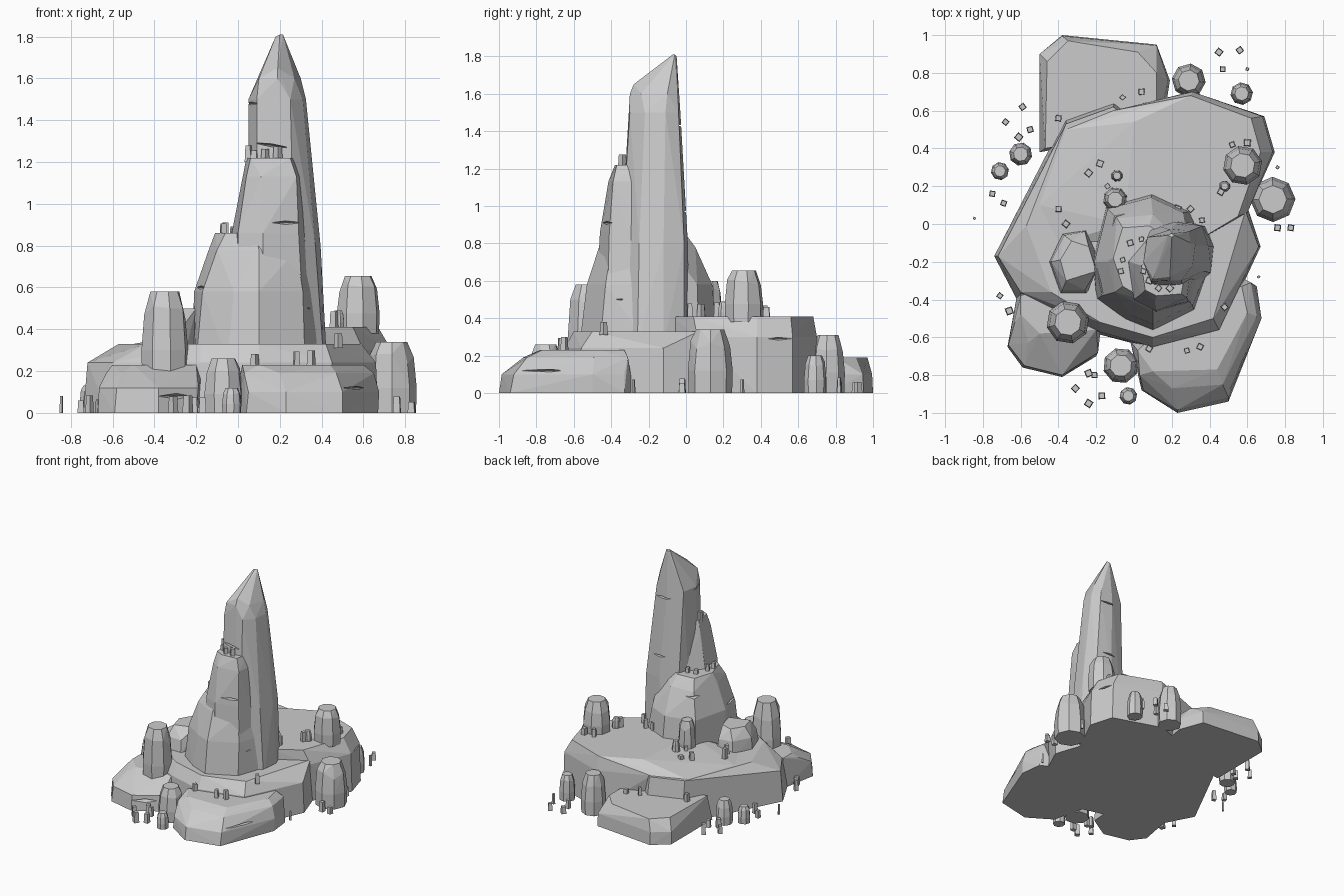
import bpy, bmesh, math, random
from mathutils import Vector, Matrix
random.seed(4)


def hull(name, pts):
    """Flat-faced boulder: convex hull of a few points."""
    bm = bmesh.new()
    for p in pts:
        bm.verts.new(p)
    r = bmesh.ops.convex_hull(bm, input=bm.verts[:])
    junk = {g for g in r["geom_interior"] + r["geom_unused"] if isinstance(g, bmesh.types.BMVert)}
    bmesh.ops.delete(bm, geom=list(junk), context='VERTS')
    bmesh.ops.dissolve_limit(bm, angle_limit=0.03, verts=bm.verts[:], edges=bm.edges[:])
    bmesh.ops.recalc_face_normals(bm, faces=bm.faces[:])
    me = bpy.data.meshes.new(name)
    bm.to_mesh(me)
    bm.free()
    ob = bpy.data.objects.new(name, me)
    bpy.context.collection.objects.link(ob)
    return ob


def rock(name, *levels):
    """Each level is (z, outline)."""
    return hull(name, [(x, y, z) for z, ring in levels for x, y in ring])


def pillar(name, x, y, r, z0, z1, n=8):
    pts, a0 = [], random.random()
    for t, s in ((0, .97), (.35, 1.0), (.8, .88), (1, .62)):
        for i in range(n):
            a = a0 + math.tau * i / n
            z = z0 + (z1 - z0) * t
            if t == .8:
                z += random.uniform(-.12, .05) * (z1 - z0)
            pts.append((x + r * s * math.cos(a), y + r * s * math.sin(a), z))
    return hull(name, pts)


def pebbles(name, z, spots, size=.018):
    for i, (x, y) in enumerate(spots):
        s, h = size * random.uniform(.8, 1.1), random.uniform(.04, .075)
        a0 = random.random() * 3
        pts = [(x + s * k * math.cos(a0 + j * math.pi / 2) * 1.25,
                y + s * k * math.sin(a0 + j * math.pi / 2) * 1.25, z + dz)
               for k, dz in ((1, -.01), (.8, h)) for j in range(4)]
        hull(f"{name}_{i}", pts)


def crack(ob, pos, out_deg, length, height, depth=.05, tilt=0):
    """Cut a thin wedge; out_deg is the compass direction the face points to."""
    cut = hull("crack_cutter", [(depth, 0, height * .5), (depth, 0, -height * .5), (-depth, 0, 0),
                                (0, length / 2, 0), (0, -length / 2, 0)])
    cut.hide_render = True
    cut.matrix_world = (Matrix.Translation(Vector(pos)) @ Matrix.Rotation(math.radians(out_deg), 4, 'Z')
                        @ Matrix.Rotation(math.radians(tilt), 4, 'X'))
    m = ob.modifiers.new("crack", 'BOOLEAN')
    m.operation, m.object, m.solver = 'DIFFERENCE', cut, 'EXACT'
    bpy.context.view_layer.update()
    me = bpy.data.meshes.new_from_object(ob.evaluated_get(bpy.context.evaluated_depsgraph_get()))
    ob.modifiers.clear()
    ob.data = me
    bpy.data.objects.remove(cut)


# Base slabs
rock("middle_slab",
     (0, [(-.36, .57), (-.1, .66), (-.62, .06), (-.74, -.17), (-.62, -.4), (-.2, -.58), (.1, -.66),
          (.46, -.57), (.67, -.12), (.6, .09)]),
     (.24, [(-.72, -.17), (-.6, -.36), (-.18, -.57), (.1, -.65), (.45, -.56), (.66, -.12)]),
     (.33, [(-.36, .53), (-.11, .62), (-.57, -.01), (-.44, -.36), (-.18, -.52), (.1, -.6), (.42, -.5), (.59, .07)]))
plateau = rock("back_plateau",
               (0, [(0, .57), (.3, .7), (.69, .57), (.745, .38), (.58, .04), (.3, -.1), (-.2, .5)]),
               (.3, [(.31, .7), (.68, .57), (.735, .38), (.6, .06), (0, .57)]),
               (.41, [(0, .54), (.3, .68), (.62, .56), (.67, .38), (.55, .04), (.35, -.08), (-.05, .0)]),
               (.33, [(-.36, .5), (-.5, .1), (-.4, -.1), (-.11, .6)]))
rock("back_slab",
     (0, [(-.5, .38), (-.5, .9), (-.38, 1.0), (.12, .95), (.19, .76), (.15, .5)]),
     (.1, [(-.5, .9), (-.38, .995), (.12, .945), (.18, .76)]),
     (.19, [(-.47, .4), (-.46, .86), (-.35, .97), (.02, .91), (.12, .8), (.12, .5)]))
fr = rock("front_right_slab",
          (0, [(-.02, -.62), (.04, -.88), (.23, -1.0), (.5, -.94), (.67, -.5), (.65, -.33), (.56, -.28)]),
          (.1, [(.05, -.88), (.23, -.985), (.5, -.92), (.675, -.5), (.64, -.33)]),
          (.19, [(.03, -.8), (.2, -.87), (.47, -.85), (.65, -.49), (.62, -.31)]),
          (.23, [(.02, -.67), (.1, -.78), (.44, -.77), (.6, -.47), (.57, -.33), (.3, -.4)]))
fl = rock("front_left_slab",
          (0, [(-.62, -.38), (-.67, -.65), (-.59, -.76), (-.38, -.81), (-.2, -.7), (-.18, -.4)]),
          (.12, [(-.665, -.64), (-.58, -.75), (-.38, -.8), (-.19, -.68)]),
          (.19, [(-.63, -.52), (-.56, -.63), (-.24, -.62), (-.6, -.37)]),
          (.23, [(-.6, -.38), (-.6, -.48), (-.5, -.58), (-.2, -.56), (-.16, -.4), (-.48, -.34)]))

# Tower tiers
t1 = rock("lower_tower",
          (.25, [(-.22, -.2), (-.2, -.4), (-.05, -.51), (.1, -.57), (.32, -.46), (.41, -.2), (.32, .07),
                 (.1, .17), (-.15, .1)]),
          (.58, [(-.21, -.2), (-.17, -.38), (-.02, -.48), (.1, -.53), (.31, -.43), (.37, -.2), (.26, .06),
                 (.09, .14), (-.14, .08)]),
          (.78, [(-.14, -.2), (-.1, -.36), (.1, -.465), (.28, -.4), (.33, -.2), (.1, .05), (-.09, .03)]),
          (.86, [(-.11, -.18), (-.06, -.33), (.08, -.41), (.22, -.36), (.3, -.15), (.08, -.01), (-.06, -.02)]))
t2 = rock("middle_tower",
          (.5, [(-.03, -.2), (0, -.42), (.12, -.48), (.31, -.42), (.36, -.2), (.1, -.08)]),
          (.86, [(-.03, -.2), (0, -.4), (.12, -.46), (.29, -.41), (.33, -.22), (.08, -.07)]),
          (1.13, [(.025, -.21), (.04, -.37), (.11, -.415), (.28, -.39), (.3, -.24), (.1, -.14)]),
          (1.22, [(.04, -.22), (.06, -.35), (.12, -.38), (.25, -.37), (.27, -.26), (.11, -.16)]))
spire = rock("spire",
             (.25, [(.25, .02), (.38, -.01), (.425, -.12), (.41, -.26), (.28, -.38), (.1, -.36), (.05, -.15), (.1, .0)]),
             (.8, [(.23, .01), (.36, -.01), (.395, -.12), (.37, -.25), (.27, -.33), (.1, -.33), (.05, -.18), (.09, -.03)]),
             (1.5, [(.19, -.03), (.29, -.04), (.325, -.11), (.31, -.22), (.25, -.3), (.09, -.305), (.05, -.2), (.07, -.07)]),
             (1.6, [(.1, -.29), (.19, -.3), (.27, -.24), (.3, -.1), (.1, -.15)]),
             (1.65, [(.19, -.28)]),
             (1.8, [(.18, -.06), (.2, -.05)]), (1.81, [(.2, -.07), (.215, -.06)]))

# Cracks
for args in ((spire, (.06, -.24, 1.48), 200, .2, .03), (spire, (.16, -.31, 1.28), 270, .17, .025, .05, -8),
             (spire, (.23, -.03, 1.43), 90, .18, .03), (spire, (.24, 0, .97), 90, .15, .03),
             (t2, (.23, -.43, .91), 290, .18, .04), (t1, (-.18, -.3, .6), 205, .2, .03),
             (t1, (-.1, .03, .74), 125, .2, .035), (t1, (.36, -.36, .5), 330, .1, .02),
             (fr, (.6, -.74, .12), 325, .34, .05, .07), (fl, (-.29, -.76, .08), 300, .24, .07, .05),
             (plateau, (.72, .5, .29), 20, .2, .05)):
    crack(*args)

# Standing stones: x, y, radius, bottom, top
for i, s in enumerate(((-.35, -.52, .115, .15, .58), (.575, .31, .105, .38, .655), (.735, .13, .12, 0, .34),
                       (.29, .76, .09, 0, .31), (.57, .69, .06, 0, .2), (-.07, -.75, .095, 0, .26),
                       (-.03, -.91, .047, 0, .12), (-.6, .37, .062, 0, .19), (-.71, .28, .048, 0, .13),
                       (-.1, .13, .065, .33, .6), (-.09, .255, .032, .33, .48), (.48, .2, .03, .4, .49))):
    pillar(f"standing_stone_{i}", *s)

# Low boulder beside the tower
rock("side_boulder",
     (.3, [(-.45, -.2), (-.38, -.05), (-.25, -.03), (-.18, -.2), (-.25, -.37), (-.39, -.37)]),
     (.42, [(-.44, -.2), (-.37, -.06), (-.26, -.04), (-.26, -.35), (-.38, -.35)]),
     (.5, [(-.39, -.19), (-.33, -.09), (-.24, -.12), (-.2, -.25), (-.36, -.3)]))

# Pebbles on each level
pebbles("ground_pebble", .01,
        [(.45, .91), (.56, .92), (.47, .82), (-.59, .62), (-.68, .54), (-.55, .5), (-.61, .46), (-.75, .16),
         (-.69, .11), (-.71, -.38), (-.66, -.46), (.76, -.02), (.83, -.02), (-.24, -.79), (-.21, -.8),
         (-.31, -.87), (-.17, -.91), (-.24, -.95)], .02)
pebbles("tiny_pebble", .01, [(.6, .82), (-.845, .03), (.76, .3), (.66, -.28)], .009)
pebbles("back_slab_pebble", .18, [(-.4, .56), (-.06, .67), (.04, .7)])
pebbles("plateau_pebble", .36, [(-.24, .27), (-.18, .32), (-.4, .08), (-.36, 0), (-.14, .2)], .02)
pebbles("high_plateau_pebble", .41, [(.23, .08), (.3, .08), (.36, .02), (.52, .42), (.6, .43), (.46, .17)], .02)
pebbles("lower_tower_pebble", .85, [(-.06, -.19), (-.07, -.25), (-.02, -.1), (.04, -.08)])
pebbles("middle_tower_pebble", 1.21, [(.05, -.25), (.08, -.3), (.13, -.34), (.19, -.34)])
pebbles("ledge_pebble", .32, [(.48, -.44)], .02)
pebbles("front_pebble", .225, [(.08, -.66), (.28, -.67), (.35, -.65)])
